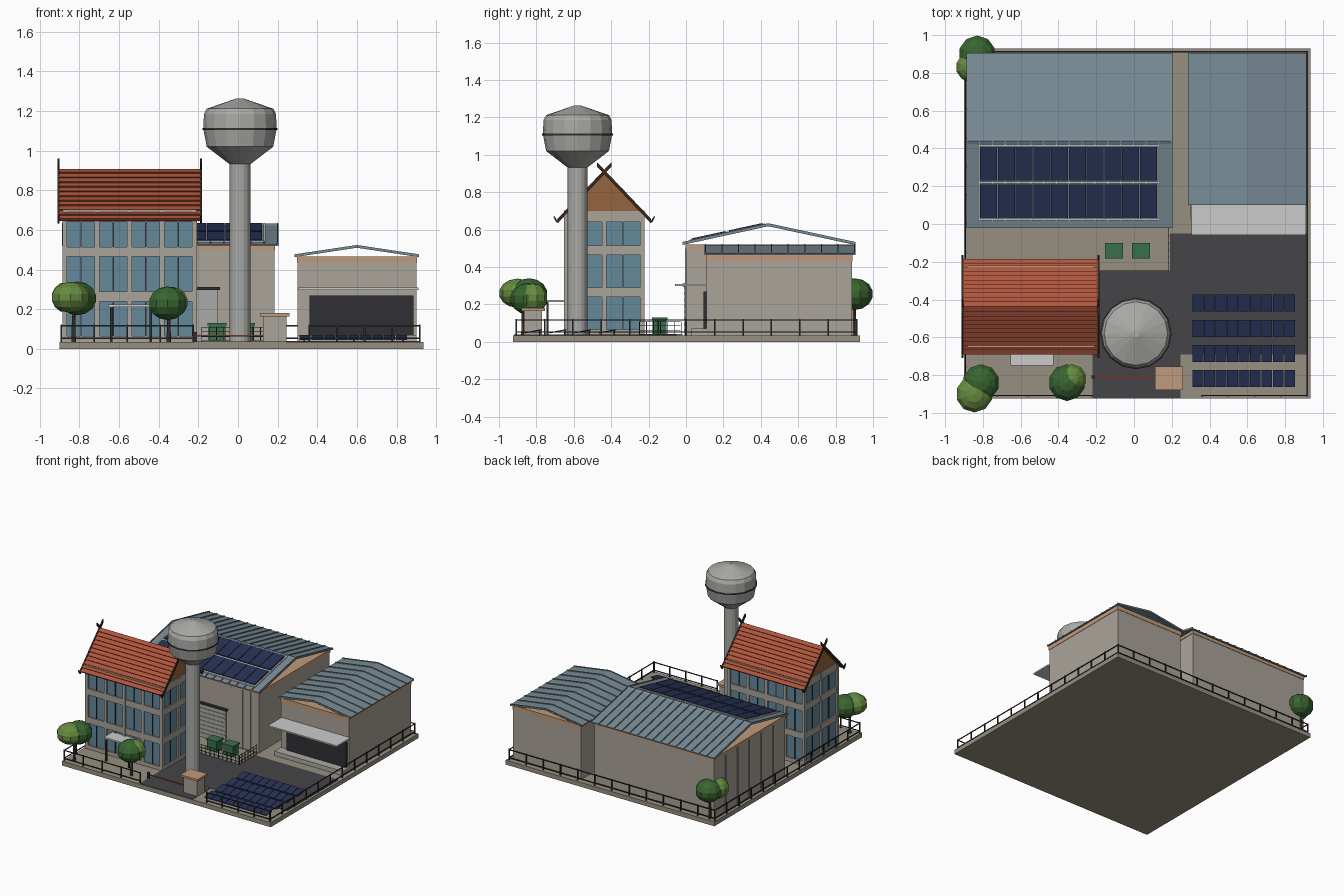
import bpy, bmesh, math
from mathutils import Matrix

if "Cube" in bpy.data.objects:
    bpy.data.objects.remove(bpy.data.objects["Cube"])

def mat(name, r, g, b):
    m = bpy.data.materials.new(name)
    m.diffuse_color = (r, g, b, 1)
    m.use_nodes = True
    m.node_tree.nodes["Principled BSDF"].inputs["Base Color"].default_value = m.diffuse_color
    return m

WALL = mat("wall", .40, .37, .32)
GROUND = mat("ground", .31, .28, .22)
ASPHALT = mat("asphalt", .06, .06, .065)
ROOF = mat("metal_roof", .19, .26, .30)
TILE = mat("red_tile", .42, .09, .045)
WOOD = mat("dark_wood", .035, .02, .012)
TIMBER = mat("timber", .30, .13, .05)
TAN = mat("tan_trim", .52, .33, .20)
GLASS = mat("glass", .13, .25, .33)
PANEL = mat("solar_panel", .02, .03, .09)
DARK = mat("dark_metal", .03, .03, .035)
PALE = mat("pale_metal", .55, .55, .53)
GREY = mat("concrete", .40, .40, .38)
GREEN = mat("bin_green", .04, .16, .07)
LEAF1 = mat("leaf_dark", .04, .13, .03)
LEAF2 = mat("leaf_light", .13, .26, .05)
TRUNK = mat("trunk", .08, .05, .03)

def finish(name, bm, m):
    bmesh.ops.recalc_face_normals(bm, faces=bm.faces)
    me = bpy.data.meshes.new(name)
    bm.to_mesh(me)
    bm.free()
    me.materials.append(m)
    ob = bpy.data.objects.new(name, me)
    bpy.context.collection.objects.link(ob)
    return ob

def add_prism(bm, pts, axis, a, b):
    put = (lambda p, t: (t, p[0], p[1])) if axis == 'x' else (lambda p, t: (p[0], t, p[1]))
    lo = [bm.verts.new(put(p, a)) for p in pts]
    hi = [bm.verts.new(put(p, b)) for p in pts]
    bm.faces.new(lo)
    bm.faces.new(hi[::-1])
    for i in range(len(pts)):
        j = (i + 1) % len(pts)
        bm.faces.new((lo[i], lo[j], hi[j], hi[i]))

def prisms(name, items, m):
    """items: (profile, axis, start, end)"""
    bm = bmesh.new()
    for it in items:
        add_prism(bm, *it)
    return finish(name, bm, m)

def boxes(name, items, m):
    """items: (x0, x1, y0, y1, z0, z1)"""
    return prisms(name, [([(y0, z0), (y1, z0), (y1, z1), (y0, z1)], 'x', x0, x1)
                         for x0, x1, y0, y1, z0, z1 in items], m)

def strip(p, q, lo, hi):
    """sloped strip profile from p to q, raised between lo and hi"""
    return [(p[0], p[1] + lo), (q[0], q[1] + lo), (q[0], q[1] + hi), (p[0], p[1] + hi)]

def ring(x0, x1, y0, y1, z0, z1, t):
    """four boxes around a rectangle, protruding by t"""
    return [(x0 - t, x1 + t, y0 - t, y0, z0, z1), (x0 - t, x1 + t, y1, y1 + t, z0, z1),
            (x0 - t, x0, y0, y1, z0, z1), (x1, x1 + t, y0, y1, z0, z1)]

# ground
boxes("base_slab", [(-.9, .935, -.925, .93, 0, .035)], GROUND)
boxes("asphalt_yard", [(-.22, .245, -.92, -.25, .03, .038), (.19, .915, -.69, -.05, .03, .0385)], ASPHALT)
boxes("bin_pad", [(-.185, .185, -.25, -.02, .03, .042)], GROUND)

# office: glass core with frame
X0, X1, Y0, Y1 = -.875, -.22, -.64, -.235
boxes("office_glass", [(X0, X1, Y0, Y1, .035, .69)], GLASS)
fr = []
for z0, z1 in ((.035, .065), (.24, .29), (.465, .515), (.64, .70)):
    fr += ring(X0, X1, Y0, Y1, z0, z1, .01)
cols = [X0 + (X1 - X0) * i / 4 for i in range(5)]
for i, x in enumerate(cols):
    for y in (Y0, Y1):
        fr.append((x - .012, x + .012, y - .012, y + .012, .035, .69))
for x in (X0, X1):
    y = (Y0 + Y1) / 2
    fr.append((x - .012, x + .012, y - .012, y + .012, .035, .69))
boxes("office_frame", fr, WALL)
mul = []
for a, b in zip(cols, cols[1:]):
    c = (a + b) / 2
    mul += [(c - .003, c + .003, y - .005, y + .005, .06, .65) for y in (Y0, Y1)]
for f in (.25, .75):
    y = Y0 + (Y1 - Y0) * f
    mul += [(x - .005, x + .005, y - .003, y + .003, .06, .65) for x in (X0, X1)]
boxes("window_mullions", mul, DARK)

# office roof: gable, stepped tile courses, crossed bargeboards
RY, RZ, EY, EZ = -.437, .908, .246, .65
prisms("office_gable", [([(Y0, .69), (Y1, .69), (RY, .895)], 'x', X0 - .005, X1 + .005)], TIMBER)
tiles, boards = [], []
for s in (-1, 1):
    P = lambda f, o=0: (RY + s * (EY * f + o), RZ - (RZ - EZ) * f + o)
    prof = []
    for i in range(11):
        prof += [P(i / 11), P((i + 1) / 11, .007)]
    prof += [P(1, -.006), P(0, -.006)]
    tiles.append((prof, 'x', -.905, -.19))
    for x in (-.912, -.192):
        boards.append((strip(P(-.16), P(1.02), -.012, .012), 'x', x, x + .01))
        e = P(1.02)
        boards.append(([(e[0] - s * .008, e[1] - .01), (e[0] + s * .006, e[1] - .005),
                        (e[0] + s * .022, e[1] + .025), (e[0] + s * .014, e[1] + .025)], 'x', x, x + .01))
prisms("office_roof_tiles", tiles, TILE)
prisms("bargeboards", boards, WOOD)
boxes("snow_rails", [(-.88, -.21, y - .003, y + .003, .697, .703) for y in (-.65, -.224)], TAN)

# entrance canopy
boxes("entrance_canopy", [(-.655, -.425, -.75, -.64, .212, .224)], PALE)
boxes("canopy_posts", [(x - .006, x + .006, -.746, -.734, .035, .213) for x in (-.64, -.44)], DARK)

# factory hall with open gable roof
boxes("factory_walls", [(-.87, .184, 0, .888, .035, .505)], WALL)
boxes("factory_trim", [(-.874, .188, -.004, .892, .495, .52)], TAN)
ridge, front, back = (.44, .618), (-.02, .518), (.905, .518)
prisms("factory_roof", [(strip(ridge, e, 0, .009), 'x', -.888, .205) for e in (front, back)], ROOF)
prisms("factory_roof_seams", [(strip(ridge, e, .008, .016), 'x', x - .003, x + .003)
       for e in (front, back) for x in [-.885 + .0678 * i for i in range(17)]], ROOF)
prisms("factory_ridge_cap", [([(.42, .622), (.46, .622), (.44, .632)], 'x', -.888, .205)], ROOF)
at = lambda y: (y, front[1] + (y - front[0]) * .1 / .46)
prisms("roof_solar_panels", [(strip(at(a), at(b), .014, .024), 'x', x, x + .09)
       for a, b in ((.03, .21), (.23, .41)) for x in [-.815 + .094 * i for i in range(10)]], PANEL)
prisms("solar_mount_frame", [(strip(at(a), at(a + .012), .01, .019), 'x', -.82, .135)
       for a in (.018, .214, .41)] + [(strip(at(.018), at(.42), .01, .019), 'x', x, x + .01)
       for x in (-.827, .128)], PALE)
ribs = [(x - .005, x + .005, -.006, 0, .035, .5) for x in (-.06, .04, .11)]
ribs += [(-.876, -.87, y - .005, y + .005, .035, .5) for y in (.15, .3, .45, .6, .75)]
boxes("factory_wall_ribs", ribs, WALL)
boxes("shutter_door", [(-.42, -.1, -.008 - .004 * (i % 2), 0, .035 + .0165 * i, .0515 + .0165 * i)
      for i in range(16)], GREY)
boxes("shutter_lintel", [(-.43, -.09, -.02, 0, .297, .312)], DARK)

# storage shed with dock
boxes("shed_walls", [(.3, .9, .11, .888, .035, .435)], WALL)
boxes("shed_trim", [(.297, .903, .107, .891, .432, .465)], TAN)
top, eaves = (.6, .51), ((.286, .463), (.914, .463))
prisms("shed_roof", [(strip(top, e, 0, .008), 'y', .1, .905) for e in eaves], ROOF)
prisms("shed_roof_seams", [(strip(top, e, .007, .014), 'y', y - .003, y + .003)
       for e in eaves for y in [.104 + .0885 * i for i in range(10)]], ROOF)
boxes("shed_opening", [(.36, .885, .094, .112, .065, .268)], DARK)
boxes("dock_canopy", [(.305, .91, -.058, .11, .298, .309)], PALE)
boxes("loading_dock", [(.3, .9, .03, .11, .035, .07)], GREY)

# water tower
def lathe(name, prof, n, x, y, m):
    bm = bmesh.new()
    rows = [[bm.verts.new((x + r * math.cos(2 * math.pi * i / n), y + r * math.sin(2 * math.pi * i / n), z))
             for i in range(n)] for r, z in prof]
    bm.faces.new(rows[0])
    bm.faces.new(rows[-1])
    for a, b in zip(rows, rows[1:]):
        for i in range(n):
            j = (i + 1) % n
            bm.faces.new((a[i], a[j], b[j], b[i]))
    return finish(name, bm, m)

TX, TY = .01, -.58
lathe("tower_column", [(.053, .035), (.053, .94)], 16, TX, TY, GREY)
lathe("tower_tank", [(.05, .93), (.168, 1.02), (.185, 1.11), (.182, 1.185), (.168, 1.212),
                     (.02, 1.263)], 16, TX, TY, GREY)
lathe("tower_band", [(.18, 1.104), (.189, 1.104), (.189, 1.114), (.18, 1.114)], 16, TX, TY, DARK)

# gatehouse and barrier
boxes("gatehouse", [(.125, .245, -.865, -.77, .035, .166)], WALL)
boxes("gatehouse_roof", [(.11, .26, -.88, -.755, .164, .18)], TAN)
boxes("gate_barrier", [(-.22, .125, -.814, -.806, .062, .07)], TILE)
boxes("gate_post", [(-.225, -.21, -.818, -.802, .035, .085)], DARK)

# bins and their enclosure
bins, lids = [], []
for x in (-.105, .038):
    bins.append((x - .042, x + .042, -.178, -.105, .04, .12))
    lids.append((x - .048, x + .048, -.182, -.1, .118, .13))
boxes("bins", bins, GREEN)
boxes("bin_lids", lids, GREEN)
rail = []
for z in (.06, .085, .107):
    rail += [(-.185, .185, -.25, -.247, z, z + .003), (.182, .185, -.25, -.03, z, z + .003)]
rail += [(-.185 + .037 * i, -.181 + .037 * i, -.25, -.246, .04, .11) for i in range(11)]
rail += [(.181, .185, -.25 + .037 * i, -.246 + .037 * i, .04, .11) for i in range(7)]
boxes("bin_enclosure", rail, DARK)

# ground solar array
prisms("ground_solar_panels", [([(y, .045), (y + .09, .062), (y + .09, .068), (y, .051)], 'x', x, x + .057)
       for y in (-.862, -.73, -.597, -.464) for x in [.31 + .0608 * i for i in range(9)]], PANEL)
boxes("solar_legs", [(x, x + .008, y, y + .008, .035, .06)
      for y in (-.785, -.653, -.52, -.387) for x in (.33, .58, .83)], DARK)

# perimeter fence
fence = []
for x0, y0, x1, y1 in ((-.892, -.908, -.225, -.908), (.36, -.908, .917, -.908), (.917, -.908, .917, .912),
                       (-.892, .912, .917, .912), (-.892, -.908, -.892, .912)):
    n = max(1, round(math.hypot(x1 - x0, y1 - y0) / .15))
    for z in (.05, .113):
        fence.append((x0 - .003, x1 + .003, y0 - .003, y1 + .003, z, z + .006))
    for i in range(n + 1):
        x, y = x0 + (x1 - x0) * i / n, y0 + (y1 - y0) * i / n
        fence.append((x - .004, x + .004, y - .004, y + .004, .03, .122))
boxes("perimeter_fence", fence, DARK)

# trees: two faceted crowns on a trunk
def blob(name, x, y, z, r, h, m):
    bm = bmesh.new()
    bmesh.ops.create_uvsphere(bm, u_segments=10, v_segments=7, radius=1,
        matrix=Matrix.Translation((x, y, z)) @ Matrix.Diagonal((r, r, h, 1)))
    finish(name, bm, m)

for i, (x, y, d, l) in enumerate(((-.83, -.87, (.02, .03, .1), (-.015, -.03, .1)),
                                  (-.35, -.835, (-.005, -.005, .1), (.02, .015, .08)),
                                  (-.84, .9, (.01, 0, .1), (-.025, -.07, .08)))):
    z = .23 if i == 1 else .255
    lathe(f"tree_trunk_{i}", [(.012, 0), (.008, z)], 7, x, y, TRUNK)
    blob(f"tree_crown_dark_{i}", x + d[0], y + d[1], z, d[2], .085, LEAF1)
    blob(f"tree_crown_light_{i}", x + l[0], y + l[1], z + .005, l[2], .078, LEAF2)
